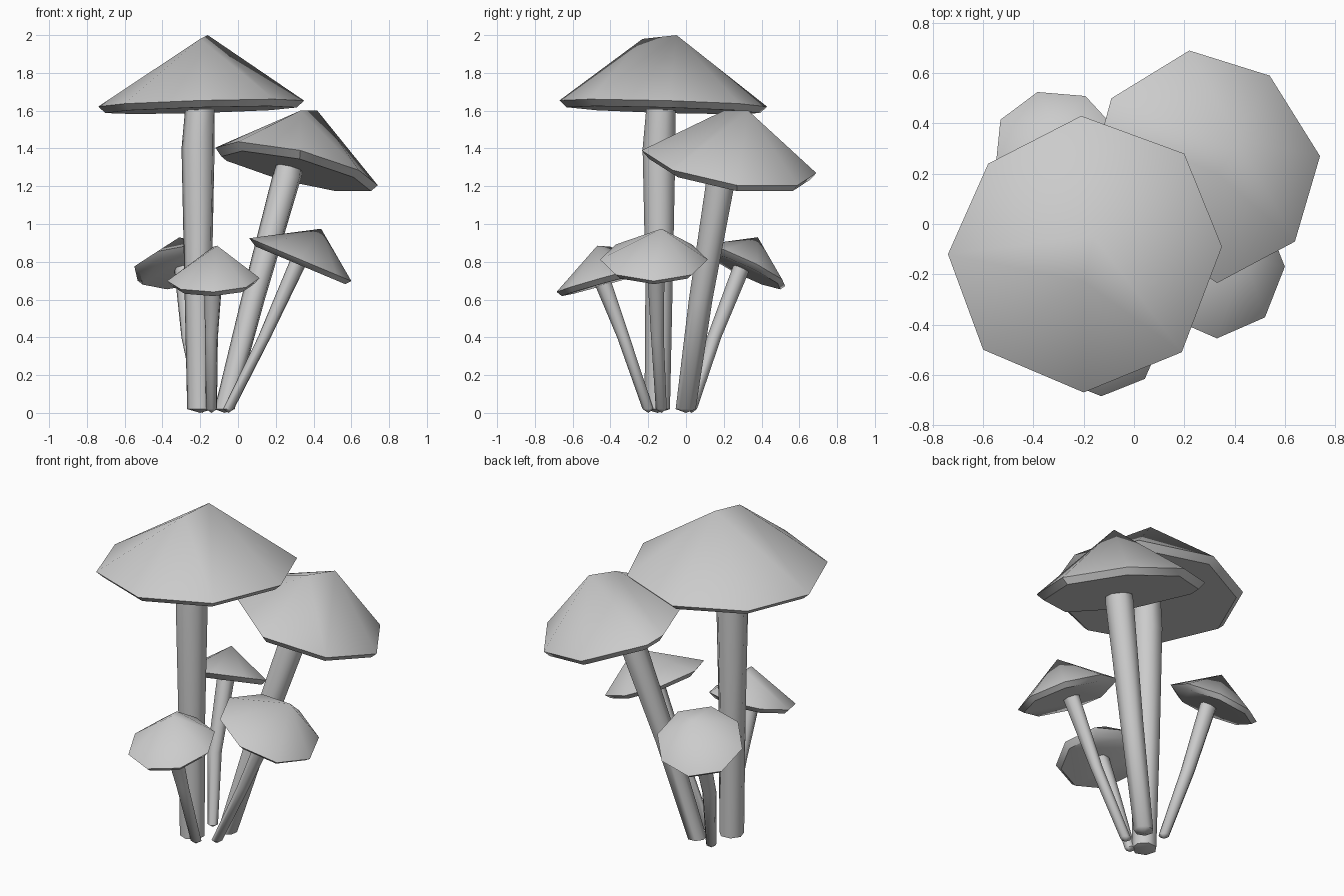
import bpy
import bmesh
from math import sin, cos, pi, radians
from mathutils import Vector

cube = bpy.data.objects.get("Cube")
if cube:
    bpy.data.objects.remove(cube, do_unlink=True)

grey = bpy.data.materials.new("mushroom_grey")
grey.use_nodes = True
colour = (0.6, 0.6, 0.6, 1)
grey.diffuse_color = colour
grey.node_tree.nodes["Principled BSDF"].inputs["Base Color"].default_value = colour


def finish(bm, name, angle):
    bmesh.ops.recalc_face_normals(bm, faces=bm.faces)
    mesh = bpy.data.meshes.new(name)
    bm.to_mesh(mesh)
    bm.free()
    mesh.materials.append(grey)
    obj = bpy.data.objects.new(name, mesh)
    bpy.context.collection.objects.link(obj)
    bpy.ops.object.select_all(action='DESELECT')
    obj.select_set(True)
    bpy.context.view_layer.objects.active = obj
    bpy.ops.object.shade_smooth_by_angle(angle=radians(angle))


def ngon(cx, cy, rx, ry, phase=0.0, sides=8):
    return [(cx + rx * cos(phase + 2 * pi * i / sides),
             cy + ry * sin(phase + 2 * pi * i / sides)) for i in range(sides)]


def cap(name, rim, plane, crown, drop, inset):
    """Faceted cap: tilted rim, narrower lower ring and crown points."""
    c, a, b = plane
    cx = sum(p[0] for p in rim) / len(rim)
    cy = sum(p[1] for p in rim) / len(rim)
    bm = bmesh.new()
    for x, y in rim:
        bm.verts.new((x, y, c + a * x + b * y))
        u, v = cx + (x - cx) * inset, cy + (y - cy) * inset
        bm.verts.new((u, v, c + a * u + b * v - drop))
    for p in crown:
        bm.verts.new(p)
    hull = bmesh.ops.convex_hull(bm, input=bm.verts)
    loose = {g for g in hull["geom_interior"] + hull["geom_unused"]
             if isinstance(g, bmesh.types.BMVert)}
    bmesh.ops.delete(bm, geom=list(loose), context='VERTS')
    finish(bm, name, 42)


def stem(name, path, sides=7):
    """Tapered stem through (x, y, z, radius) rings with a pointed foot."""
    bm = bmesh.new()
    rings = []
    for x, y, z, r in path:
        rings.append([bm.verts.new((u, v, z)) for u, v in ngon(x, y, r, r, 0.3, sides)])
    for low, high in zip(rings, rings[1:]):
        for i in range(sides):
            j = (i + 1) % sides
            bm.faces.new((low[i], low[j], high[j], high[i]))
    x, y, z, r = path[0]
    foot = bm.verts.new((x, y, 0))
    for i in range(sides):
        bm.faces.new((foot, rings[0][(i + 1) % sides], rings[0][i]))
    bm.faces.new(rings[-1])
    finish(bm, name, 60)


# Tall mushroom
cap("tall_cap",
    [(-0.21, 0.43), (0.2, 0.28), (0.35, -0.09), (0.19, -0.51),
     (-0.2, -0.67), (-0.6, -0.5), (-0.74, -0.12), (-0.58, 0.24)],
    (1.64, 0.03, -0.03),
    [(-0.16, -0.05, 2.0), (-0.2, -0.23, 1.98)], 0.035, 0.93)
stem("tall_stem", [(-0.2, -0.15, 0.02, 0.07), (-0.21, -0.14, 0.7, 0.075),
                   (-0.21, -0.14, 1.4, 0.09), (-0.2, -0.13, 1.62, 0.08)])

# Leaning second mushroom
cap("leaning_cap",
    [(0.22, 0.69), (0.54, 0.59), (0.74, 0.27), (0.64, -0.07),
     (0.33, -0.235), (0.0, 0.0), (-0.12, 0.39), (-0.09, 0.5)],
    (1.436, -0.254, -0.16),
    [(0.42, 0.33, 1.6), (0.33, 0.2, 1.6)], 0.04, 0.92)
stem("leaning_stem", [(-0.07, 0.0, 0.02, 0.055), (0.08, 0.08, 0.6, 0.065),
                      (0.26, 0.19, 1.25, 0.08), (0.28, 0.2, 1.34, 0.07)])

# Small front mushroom
cap("small_front_cap", ngon(-0.13, -0.45, 0.245, 0.235), (0.836, 0.03, 0.28),
    [(-0.11, -0.47, 0.885), (-0.13, -0.4, 0.88)], 0.03, 0.88)
stem("small_front_stem", [(-0.14, -0.2, 0.02, 0.03), (-0.14, -0.33, 0.4, 0.035),
                          (-0.13, -0.45, 0.72, 0.05)])

# Small left mushroom
cap("small_left_cap", ngon(0.33, -0.17, 0.27, 0.285), (0.95, -0.42, 0.0),
    [(0.44, -0.13, 0.975)], 0.03, 0.88)
stem("small_left_stem", [(-0.05, -0.13, 0.02, 0.03), (0.14, -0.15, 0.4, 0.035),
                         (0.33, -0.16, 0.82, 0.05)])

# Small back mushroom
cap("small_back_cap", ngon(-0.31, 0.31, 0.25, 0.225, 0.3), (0.97, 0.15, -0.46),
    [(-0.31, 0.38, 0.93)], 0.03, 0.88)
stem("small_back_stem", [(-0.19, 0.03, 0.02, 0.03), (-0.26, 0.15, 0.4, 0.04),
                         (-0.29, 0.3, 0.78, 0.05)])
